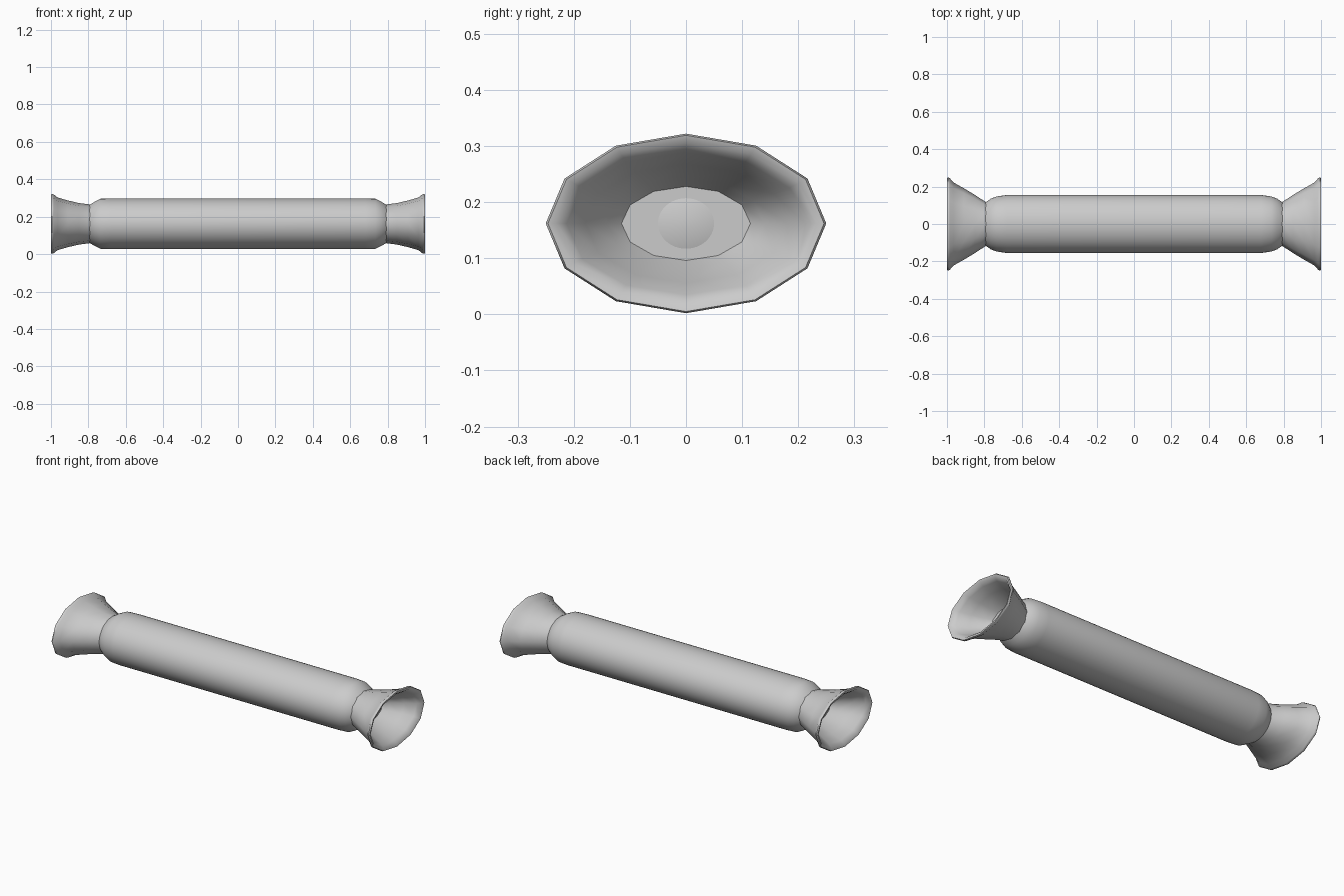
import bpy, bmesh, math

if "Cube" in bpy.data.objects:
    bpy.data.objects.remove(bpy.data.objects["Cube"])

CZ = 0.162  # centre height


def loft(name, stations, sides):
    """Skin elliptical rings given as (x, y radius, z radius), capping both ends."""
    bm = bmesh.new()
    rings = []
    for x, ry, rz in stations:
        rings.append([bm.verts.new((x, ry * math.cos(2 * math.pi * i / sides),
                                    CZ + rz * math.sin(2 * math.pi * i / sides)))
                      for i in range(sides)])
    for a, b in zip(rings, rings[1:]):
        for i in range(sides):
            j = (i + 1) % sides
            bm.faces.new((a[i], a[j], b[j], b[i]))
    bm.faces.new(rings[0])
    bm.faces.new(rings[-1])
    bmesh.ops.recalc_face_normals(bm, faces=bm.faces)
    mesh = bpy.data.meshes.new(name)
    bm.to_mesh(mesh)
    bm.free()
    obj = bpy.data.objects.new(name, mesh)
    bpy.context.collection.objects.link(obj)
    bpy.ops.object.select_all(action='DESELECT')
    obj.select_set(True)
    bpy.context.view_layer.objects.active = obj
    bpy.ops.object.shade_smooth_by_angle(angle=math.radians(50))
    return obj


# Wrapped body with softly rounded ends
end = [(0.68, 0.155, 0.135), (0.735, 0.147, 0.134), (0.765, 0.136, 0.119),
       (0.79, 0.118, 0.104), (0.815, 0.09, 0.08), (0.83, 0.05, 0.045),
       (0.835, 0.012, 0.01)]
loft("body", [(-x, a, b) for x, a, b in reversed(end)] + end, 48)

# Twelve-sided flared wrapper ends: outside, rolled lip, hollow inside
flare = [(0.765, 0.11, 0.098), (0.795, 0.119, 0.104), (0.85, 0.155, 0.111),
         (0.91, 0.191, 0.125), (0.965, 0.222, 0.141), (0.985, 0.245, 0.157),
         (0.994, 0.25, 0.16), (1.0, 0.246, 0.157), (0.996, 0.232, 0.143),
         (0.975, 0.213, 0.127), (0.92, 0.18, 0.106), (0.86, 0.14, 0.08),
         (0.83, 0.115, 0.066)]
for side, name in ((1, "right_flare"), (-1, "left_flare")):
    loft(name, [(side * x, a, b) for x, a, b in flare], 12)
